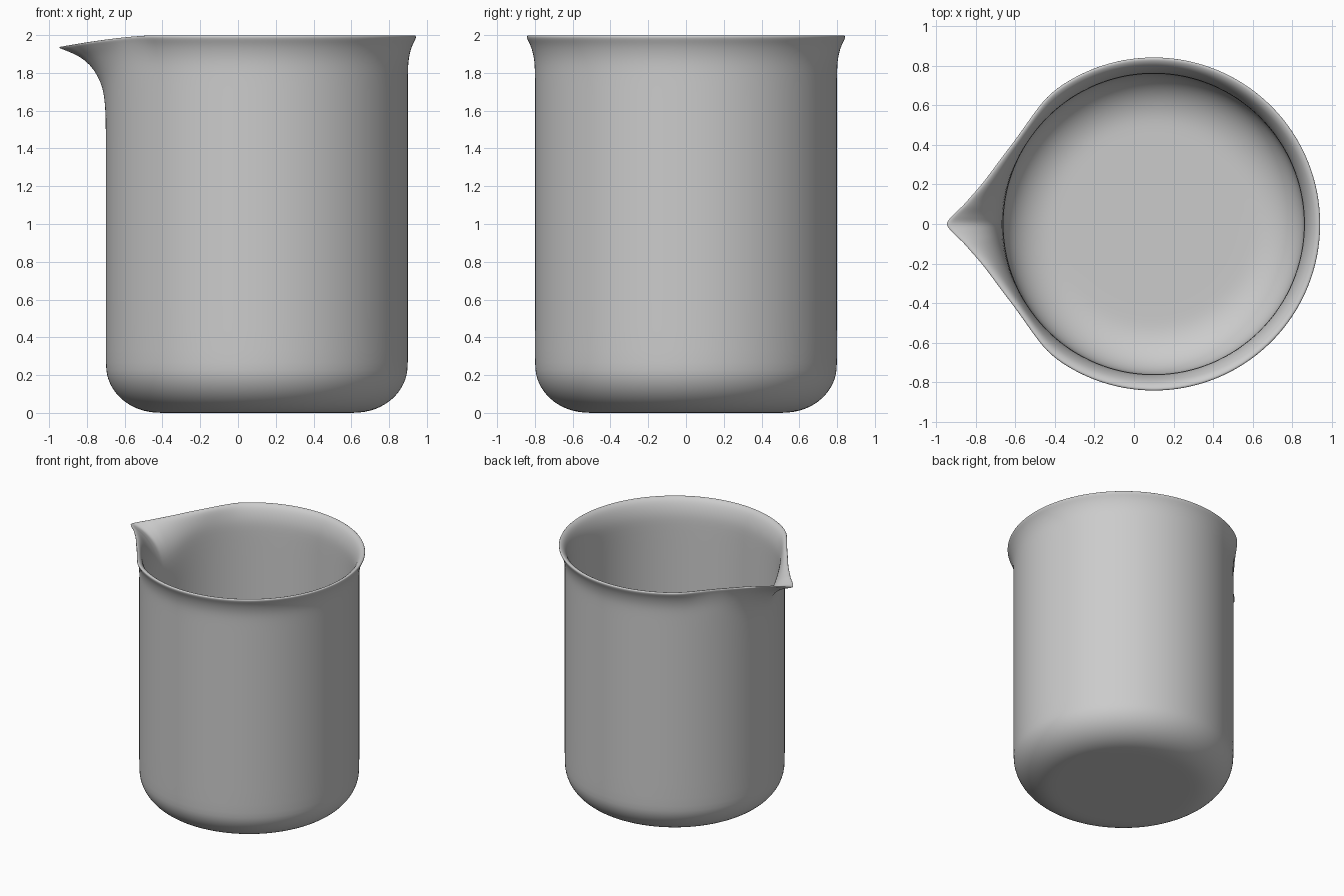
import bpy, bmesh, math

if "Cube" in bpy.data.objects:
    bpy.data.objects.remove(bpy.data.objects["Cube"])

CX, SEG = 0.10, 192

# rim outline: angle from the spout (degrees) -> radius
RIM = [(-6, .962), (-2.5, 1.015), (0, 1.045), (2.5, 1.015), (6, .962), (13, .893), (20, .853),
       (29, .824), (36, .818), (43, .825), (50, .838), (58, .842), (180, .842), (190, .842)]


def rim_radius(a):
    # cubic interpolation of the rim outline
    for i in range(1, len(RIM) - 2):
        (x0, y0), (x1, y1), (x2, y2), (x3, y3) = RIM[i - 1:i + 3]
        if x1 <= a <= x2:
            h = x2 - x1
            t = (a - x1) / h
            m1 = 0 if x1 == 0 else (y2 - y0) / (x2 - x0) * h
            m2 = 0 if y2 == y3 else (y3 - y1) / (x3 - x1) * h
            return ((2*t**3 - 3*t*t + 1) * y1 + (t**3 - 2*t*t + t) * m1
                    + (3*t*t - 2*t**3) * y2 + (t**3 - t*t) * m2)
    return .842


def fillet(r, z0, rx, rz):
    # rounded bottom corner, from floor up to wall
    pts = []
    for i in range(9):
        t = i / 8 * math.pi / 2
        pts.append((r - rx + rx * math.sin(t), z0 + rz - rz * math.cos(t)))
    return [(x, z, x, z, 0) for x, z in pts]


# stations: plain radius, plain z, spout radius, spout z, closeness to rim
outer = [(.25, 0, .25, 0, 0), (.45, 0, .45, 0, 0)] + fillet(.8, 0, .28, .25)
outer += [(.8, z, .8, z, 0) for z in (.4, .8, 1.2, 1.45)]
lip = [(.8, 1.60, .80, 1.55, 0), (.8, 1.72, .804, 1.64, .1), (.8, 1.79, .815, 1.72, .2),
       (.801, 1.84, .845, 1.79, .35), (.805, 1.88, .885, 1.845, .5),
       (.814, 1.92, .935, 1.885, .7), (.826, 1.953, .99, 1.91, .85),
       (.838, 1.975, 1.035, 1.927, 1), (.843, 1.988, 1.05, 1.933, 1),
       (.841, 1.997, 1.045, 1.938, 1), (.833, 2.0, 1.03, 1.94, 1),
       (.822, 1.996, 1.01, 1.936, 1), (.806, 1.985, .97, 1.926, .9),
       (.79, 1.96, .915, 1.902, .75), (.776, 1.925, .86, 1.863, .55),
       (.766, 1.885, .815, 1.81, .35), (.761, 1.84, .783, 1.74, .2),
       (.76, 1.77, .767, 1.66, .1), (.76, 1.60, .76, 1.55, 0)]
inner = [(.76, z, .76, z, 0) for z in (1.45, 1.2, .8, .4)]
inner += fillet(.76, .04, .26, .23)[::-1]
inner += [(.43, .04, .43, .04, 0), (.25, .04, .25, .04, 0)]

# sweep the stations round the axis, pulling the lip out into a spout
bm = bmesh.new()
rings = []
for rb, zb, rs, zs, k in outer + lip + inner:
    ring = []
    for i in range(SEG):
        u = 2 * i / SEG - 1
        a = math.pi * (.25 * u + .75 * u * abs(u))
        deg = abs(math.degrees(a))
        R = rim_radius(deg)
        soft = math.exp(-(deg / 17) ** 2)
        f = k * (R - .842) / .203 + (1 - k) * soft
        drop = max(0, (R * math.cos(a) - .55) / .495) ** 1.5
        g = k * drop + (1 - k) * soft
        r, z = rb + (rs - rb) * f, zb + (zs - zb) * g
        ring.append(bm.verts.new((CX - r * math.cos(a), -r * math.sin(a), z)))
    rings.append(ring)
for lo, hi in zip(rings, rings[1:]):
    for i in range(SEG):
        j = (i + 1) % SEG
        bm.faces.new((lo[i], lo[j], hi[j], hi[i]))

# flat centre of the base, underside and inside
for ring, z in ((rings[0], 0), (rings[-1], .04)):
    c = bm.verts.new((CX, 0, z))
    for i in range(SEG):
        bm.faces.new((ring[i], ring[(i + 1) % SEG], c))
bmesh.ops.recalc_face_normals(bm, faces=bm.faces)
for f in bm.faces:
    f.smooth = True

mesh = bpy.data.meshes.new("beaker")
bm.to_mesh(mesh)
bm.free()
beaker = bpy.data.objects.new("beaker", mesh)
bpy.context.collection.objects.link(beaker)
sub = beaker.modifiers.new("smooth", 'SUBSURF')
sub.levels = sub.render_levels = 1
